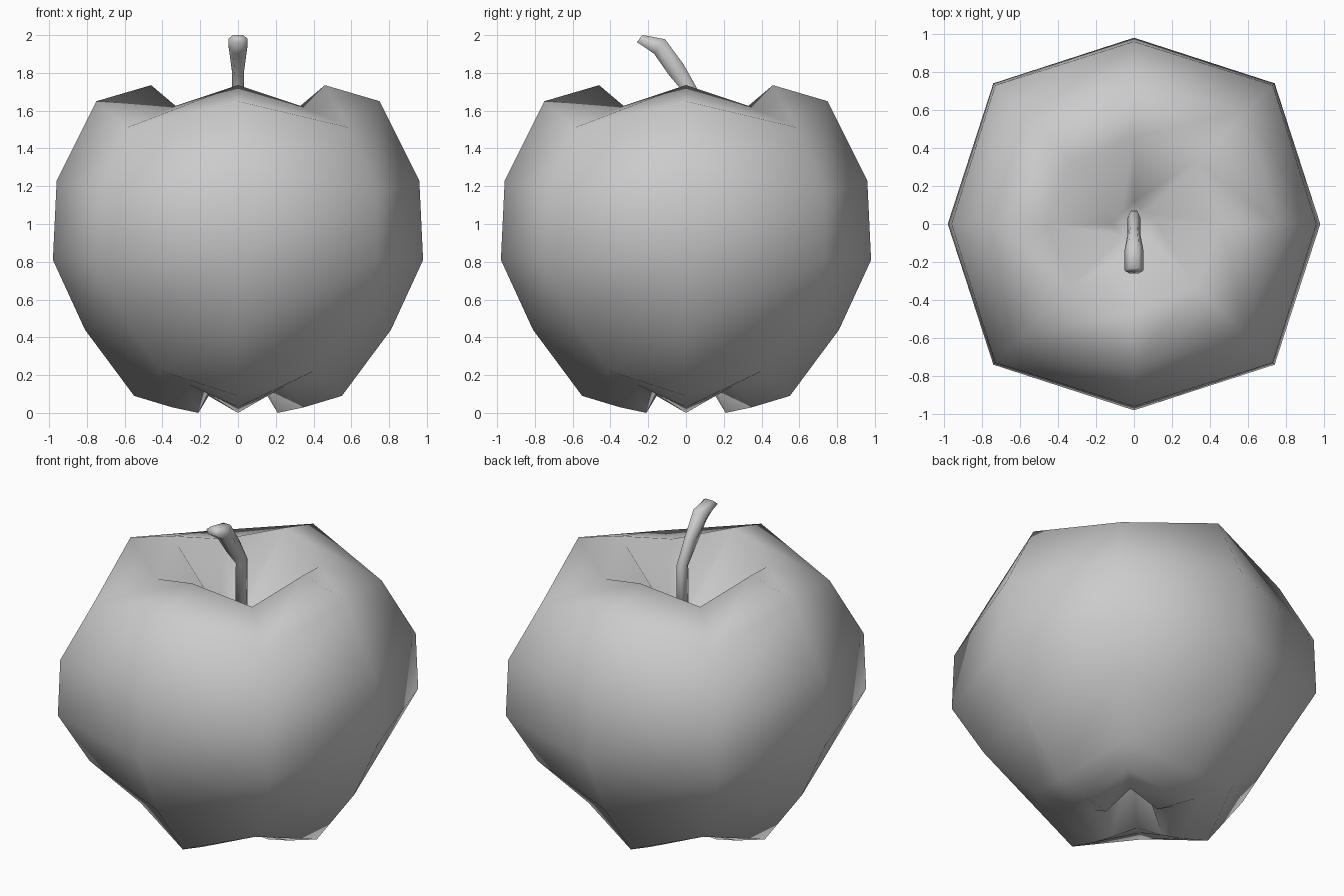
import bpy, bmesh, math

if "Cube" in bpy.data.objects:
    bpy.data.objects.remove(bpy.data.objects["Cube"])

def mesh_object(name, rings):
    """Bridge a list of vertex rings, cap both ends, shade smooth."""
    bm = bmesh.new()
    loops = [[bm.verts.new(p) for p in ring] for ring in rings]
    n = len(loops[0])
    for a, b in zip(loops, loops[1:]):
        for i in range(n):
            j = (i + 1) % n
            bm.faces.new((a[i], a[j], b[j], b[i]))
    bm.faces.new(loops[0])
    bm.faces.new(loops[-1])
    bmesh.ops.recalc_face_normals(bm, faces=bm.faces)
    for f in bm.faces:
        f.smooth = True
    me = bpy.data.meshes.new(name)
    bm.to_mesh(me)
    bm.free()
    ob = bpy.data.objects.new(name, me)
    bpy.context.collection.objects.link(ob)
    return ob

# Fruit body: eight sides, (axis radius, axis z, diagonal x=y offset, diagonal z)
profile = [
    (0.08, 0.28, 0.04, 0.28),
    (0.21, 0.00, 0.16, 0.10),
    (0.35, 0.03, 0.26, 0.15),
    (0.55, 0.09, 0.40, 0.22),
    (0.81, 0.44, 0.61, 0.51),
    (0.98, 0.81, 0.74, 0.81),
    (0.96, 1.23, 0.73, 1.16),
    (0.75, 1.65, 0.59, 1.51),
    (0.46, 1.735, 0.33, 1.625),
    (0.12, 1.34, 0.06, 1.34),
]

def body_ring(r, z, d, dz):
    ring = []
    for k in range(8):
        a = k * math.pi / 4
        rad, h = (d * math.sqrt(2), dz) if k % 2 else (r, z)
        ring.append((rad * math.cos(a), rad * math.sin(a), h))
    return ring

mesh_object("fruit_body", [body_ring(*p) for p in profile])

# Stem: bent tube, (y, z, half width, half thickness, lean in degrees)
path = [
    (0.035, 1.32, 0.033, 0.035, 0),
    (0.035, 1.69, 0.033, 0.035, 15),
    (-0.05, 1.815, 0.033, 0.048, 38),
    (-0.14, 1.94, 0.05, 0.048, 52),
    (-0.245, 1.982, 0.05, 0.024, 52),
]

def stem_ring(y, z, w, t, lean):
    c, s = math.cos(math.radians(lean)), math.sin(math.radians(lean))
    ring = []
    for k in range(6):
        a = k * math.pi / 3
        u = t * math.sin(a) / math.sin(math.pi / 3)
        ring.append((w * math.cos(a), y + u * c, z + u * s))
    return ring

mesh_object("stem", [stem_ring(*p) for p in path])
